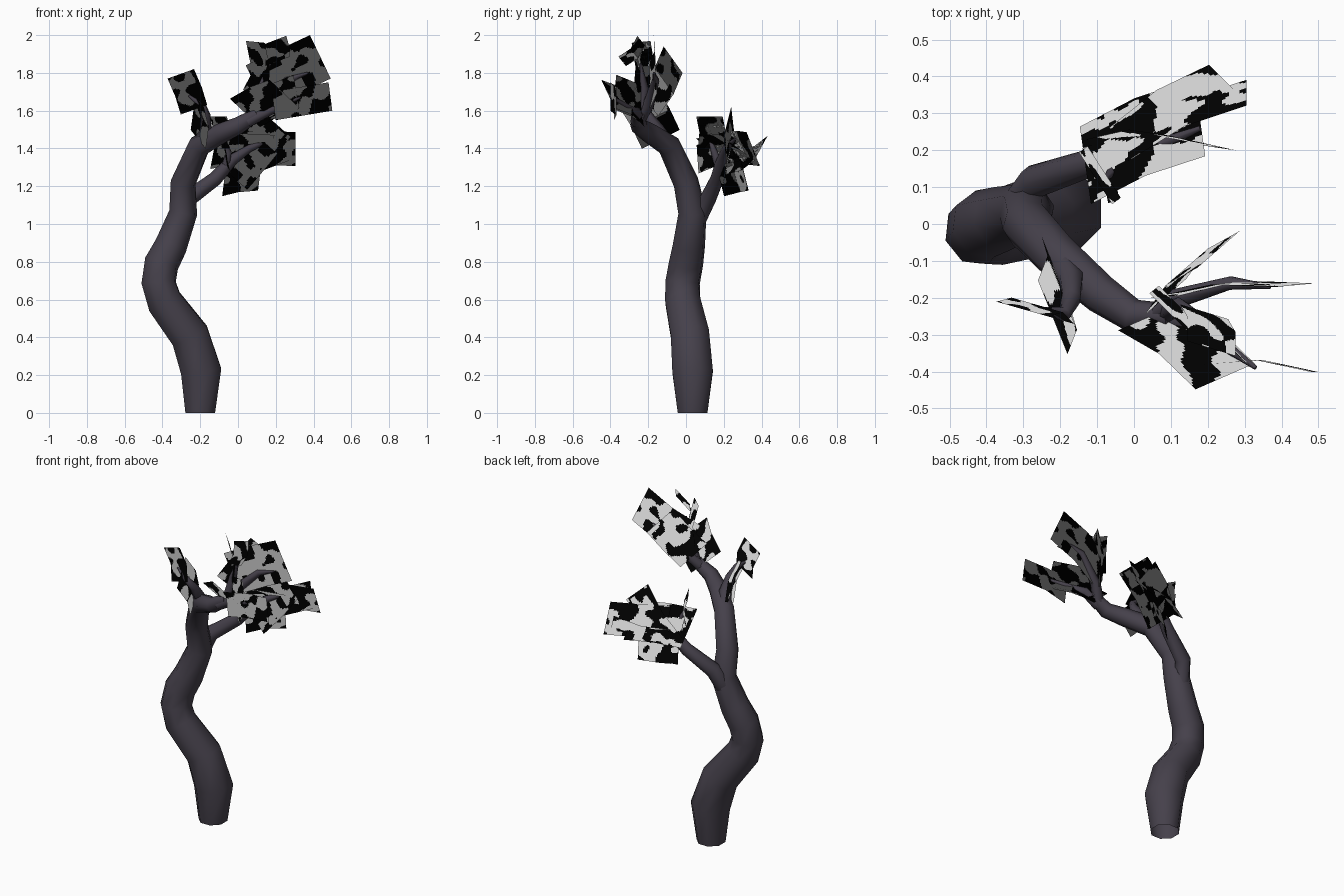
import bpy, bmesh, math
from mathutils import Vector, noise


def material(name, rgb):
    m = bpy.data.materials.new(name)
    m.diffuse_color = (*rgb, 1)
    return m


BARK = material("dark bark", (0.06, 0.052, 0.07))
PALE = material("pale leaf", (0.64, 0.64, 0.64))
BLACK = material("black leaf", (0.0, 0.0, 0.0))


def finish(bm, name, mats):
    me = bpy.data.meshes.new(name)
    bm.to_mesh(me)
    bm.free()
    for m in mats:
        me.materials.append(m)
    ob = bpy.data.objects.new(name, me)
    bpy.context.collection.objects.link(ob)
    return ob


def tube(name, path, sides=8):
    """Tapered limb through (x, y, z, radius) points, open at its root."""
    bm = bmesh.new()
    pts = [Vector(p[:3]) for p in path]
    ref = Vector((1, 0, 0))
    rings = []
    for i, p in enumerate(pts):
        t = (pts[min(i + 1, len(pts) - 1)] - pts[max(i - 1, 0)]).normalized()
        if i == 0 and p.z == 0:
            t = Vector((0, 0, 1))
        ref = (ref - t * ref.dot(t)).normalized()
        side = t.cross(ref)
        rings.append([bm.verts.new(p + path[i][3] * (
            ref * math.cos(a) + side * math.sin(a)))
            for a in (2 * math.pi * (k + 0.5) / sides for k in range(sides))])
    for a, b in zip(rings, rings[1:]):
        for k in range(sides):
            n = (k + 1) % sides
            bm.faces.new((a[k], a[n], b[n], b[k])).smooth = True
    bm.faces.new(rings[-1])
    return finish(bm, name, [BARK])


def leaf_card(name, a, b, c, nu=36, nv=32):
    """Slightly folded card from three successive corners, blotched."""
    a, b, c = Vector(a), Vector(b), Vector(c)
    u, v = b - a, c - b
    normal = u.cross(v).normalized()
    if normal.y + normal.z < 0:          # leaves face up and back
        u, v = v, u
        normal = -normal
    along_u = u.length > v.length
    bm = bmesh.new()

    def point(s, t):
        fold = 0.5 - abs((s if along_u else t) - 0.5) * 2
        return a + u * s + v * t + normal * 0.022 * fold

    grid = [[bm.verts.new(point(i / nu, j / nv))
             for j in range(nv + 1)] for i in range(nu + 1)]
    for i in range(nu):
        for j in range(nv):
            f = bm.faces.new((grid[i][j], grid[i + 1][j],
                              grid[i + 1][j + 1], grid[i][j + 1]))
            f.material_index = int(
                noise.noise(f.calc_center_median() * 14) > 0.02)
            f.smooth = True
    ob = finish(bm, name, [PALE, BLACK])
    # Foliage normals point upward so the whole crown shades evenly
    up = Vector((0, 0.35, 0.94)).normalized()
    ob.data.normals_split_custom_set_from_vertices(
        [up] * len(ob.data.vertices))
    return ob


# Trunk, bending over into the upper bough
tube("trunk", [
    (-0.20, 0.035, 0.0, 0.085), (-0.195, 0.035, 0.22, 0.116),
    (-0.255, 0.022, 0.41, 0.110), (-0.39, -0.017, 0.59, 0.1),
    (-0.42, -0.018, 0.69, 0.095), (-0.405, 0.0, 0.79, 0.094),
    (-0.355, 0.015, 0.885, 0.088), (-0.29, 0.034, 1.06, 0.076),
    (-0.29, 0.0, 1.22, 0.068), (-0.205, -0.09, 1.415, 0.062),
    (-0.09, -0.19, 1.48, 0.054), (0.0, -0.25, 1.52, 0.046),
    (0.10, -0.25, 1.58, 0.034)])

# Boughs and twigs
tube("lower_bough", [
    (-0.31, 0.05, 1.0, 0.05), (-0.27, 0.115, 1.13, 0.046),
    (-0.12, 0.165, 1.24, 0.038), (-0.03, 0.19, 1.34, 0.03),
    (0.06, 0.21, 1.40, 0.02), (0.18, 0.26, 1.45, 0.007)])
tube("lower_twig", [
    (-0.07, 0.18, 1.29, 0.025), (-0.05, 0.15, 1.38, 0.018),
    (-0.08, 0.12, 1.47, 0.006)], 6)
tube("left_twig", [
    (-0.20, -0.10, 1.42, 0.042), (-0.17, -0.15, 1.50, 0.036),
    (-0.17, -0.20, 1.57, 0.028), (-0.19, -0.245, 1.63, 0.02),
    (-0.26, -0.23, 1.68, 0.006)], 6)
tube("right_twig", [
    (0.06, -0.25, 1.55, 0.035), (0.12, -0.20, 1.63, 0.03),
    (0.26, -0.16, 1.76, 0.02), (0.37, -0.17, 1.80, 0.006)], 6)
tube("front_twig", [
    (0.05, -0.26, 1.54, 0.034), (0.15, -0.26, 1.59, 0.028),
    (0.22, -0.31, 1.62, 0.02), (0.33, -0.39, 1.67, 0.006)], 6)
tube("top_twig", [
    (0.09, -0.24, 1.57, 0.03), (0.12, -0.22, 1.72, 0.022),
    (0.17, -0.24, 1.85, 0.006)], 6)

# Leaf cards, grouped by bough
clusters = {
    "upper_leaf": [
        ((0.28, -0.01, 1.80), (0.165, -0.11, 1.94), (0.02, -0.24, 1.71)),
        ((0.49, -0.15, 1.77), (0.38, -0.16, 2.00), (0.04, -0.19, 1.84)),
        ((-0.04, -0.28, 1.67), (0.17, -0.44, 1.77), (0.33, -0.37, 1.62)),
        ((0.18, -0.37, 1.70), (0.48, -0.39, 1.75), (0.50, -0.39, 1.60)),
        ((0.05, -0.18, 1.97), (0.15, -0.28, 1.96), (0.17, -0.27, 1.70)),
        ((0.13, -0.21, 1.94), (0.26, -0.25, 1.99), (0.28, -0.35, 1.88)),
        ((0.33, -0.38, 1.61), (0.30, -0.36, 1.79), (0.08, -0.20, 1.71))],
    "left_leaf": [
        ((-0.37, -0.20, 1.77), (-0.23, -0.24, 1.82), (-0.16, -0.26, 1.63)),
        ((-0.24, -0.03, 1.50), (-0.25, -0.15, 1.72), (-0.17, -0.35, 1.62))],
    "lower_leaf": [
        ((-0.15, 0.27, 1.30), (0.16, 0.40, 1.32), (0.19, 0.19, 1.48)),
        ((0.20, 0.44, 1.46), (0.27, 0.37, 1.33), (0.0, 0.20, 1.25)),
        ((0.30, 0.40, 1.31), (0.30, 0.33, 1.49), (-0.02, 0.18, 1.49)),
        ((0.10, 0.25, 1.62), (0.28, 0.21, 1.46), (0.05, 0.20, 1.18)),
        ((-0.14, 0.20, 1.57), (-0.05, 0.06, 1.57), (-0.04, 0.07, 1.40)),
        ((-0.13, 0.21, 1.48), (-0.10, 0.22, 1.33), (-0.03, 0.07, 1.27)),
        ((-0.09, 0.21, 1.15), (0.10, 0.34, 1.18), (0.12, 0.30, 1.34))],
}
for name, cards in clusters.items():
    for n, corners in enumerate(cards):
        leaf_card(f"{name}_{n + 1}", *corners)
